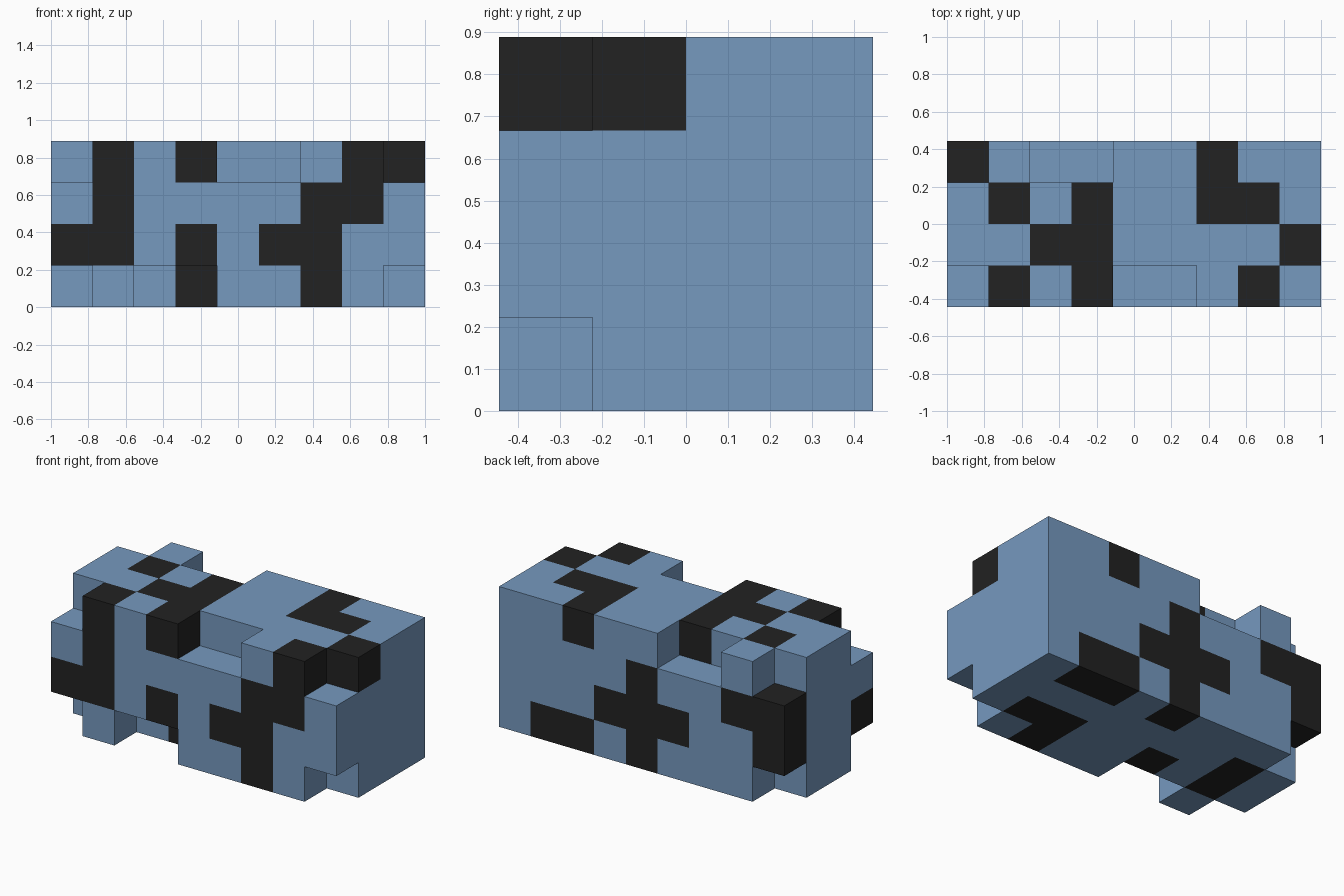
import bpy
import bmesh
from mathutils import Vector

cube = bpy.data.objects.get("Cube")
if cube:
    bpy.data.objects.remove(cube, do_unlink=True)

CELL = 2 / 9
NX, NY, NZ = 9, 4, 4

# Cell plan, bottom layer first; rows run back to front, columns left to right
# "o" blue cell, "#" black cell, "." notch
LAYERS = [
    [".ooo#o##o", "o#ooooooo", "o#o#oo##o", ".o..oo#o."],
    ["#oo###ooo", "ooooooooo", "ooooooooo", "##o#o##oo"],
    ["##oo#oooo", "ooooooooo", "ooooooooo", "o#oooo##o"],
    [".o..oo#oo", "o#o#oo##o", "oo##oooo#", ".#o#..o#."],
]


def make_material(name, color):
    mat = bpy.data.materials.new(name)
    mat.use_nodes = True
    mat.diffuse_color = color
    bsdf = next(n for n in mat.node_tree.nodes if n.type == 'BSDF_PRINCIPLED')
    bsdf.inputs["Base Color"].default_value = color
    return mat


def cell(i, j, k):
    if 0 <= i < NX and 0 <= j < NY and 0 <= k < NZ:
        return LAYERS[k][NY - 1 - j][i]
    return "."


def build_block(name, materials):
    bm = bmesh.new()
    corners = {}

    def corner(p):
        key = tuple(round(c) for c in p)
        if key not in corners:
            corners[key] = bm.verts.new(((key[0] - NX / 2) * CELL,
                                         (key[1] - NY / 2) * CELL,
                                         key[2] * CELL))
        return corners[key]

    # Skin every side of a cell that borders open space
    for k in range(NZ):
        for j in range(NY):
            for i in range(NX):
                kind = cell(i, j, k)
                if kind == ".":
                    continue
                middle = Vector((i + 0.5, j + 0.5, k + 0.5))
                for axis in range(3):
                    for sign in (-1, 1):
                        n = Vector((0, 0, 0))
                        n[axis] = sign
                        if cell(i + int(n.x), j + int(n.y), k + int(n.z)) != ".":
                            continue
                        u = Vector((0, 0, 0))
                        u[(axis + 1) % 3] = 0.5
                        v = n.cross(u)
                        c = middle + n * 0.5
                        face = bm.faces.new([corner(c + a * u + b * v) for a, b in
                                             ((-1, -1), (1, -1), (1, 1), (-1, 1))])
                        face.material_index = 1 if kind == "#" else 0

    mesh = bpy.data.meshes.new(name)
    bm.to_mesh(mesh)
    bm.free()
    for mat in materials:
        mesh.materials.append(mat)
    obj = bpy.data.objects.new(name, mesh)
    bpy.context.collection.objects.link(obj)
    return obj


blue = make_material("soft blue", (0.181, 0.319, 0.521, 1))
black = make_material("charcoal black", (0.016, 0.016, 0.016, 1))

# Notched puzzle block
build_block("notched_block", [blue, black])
